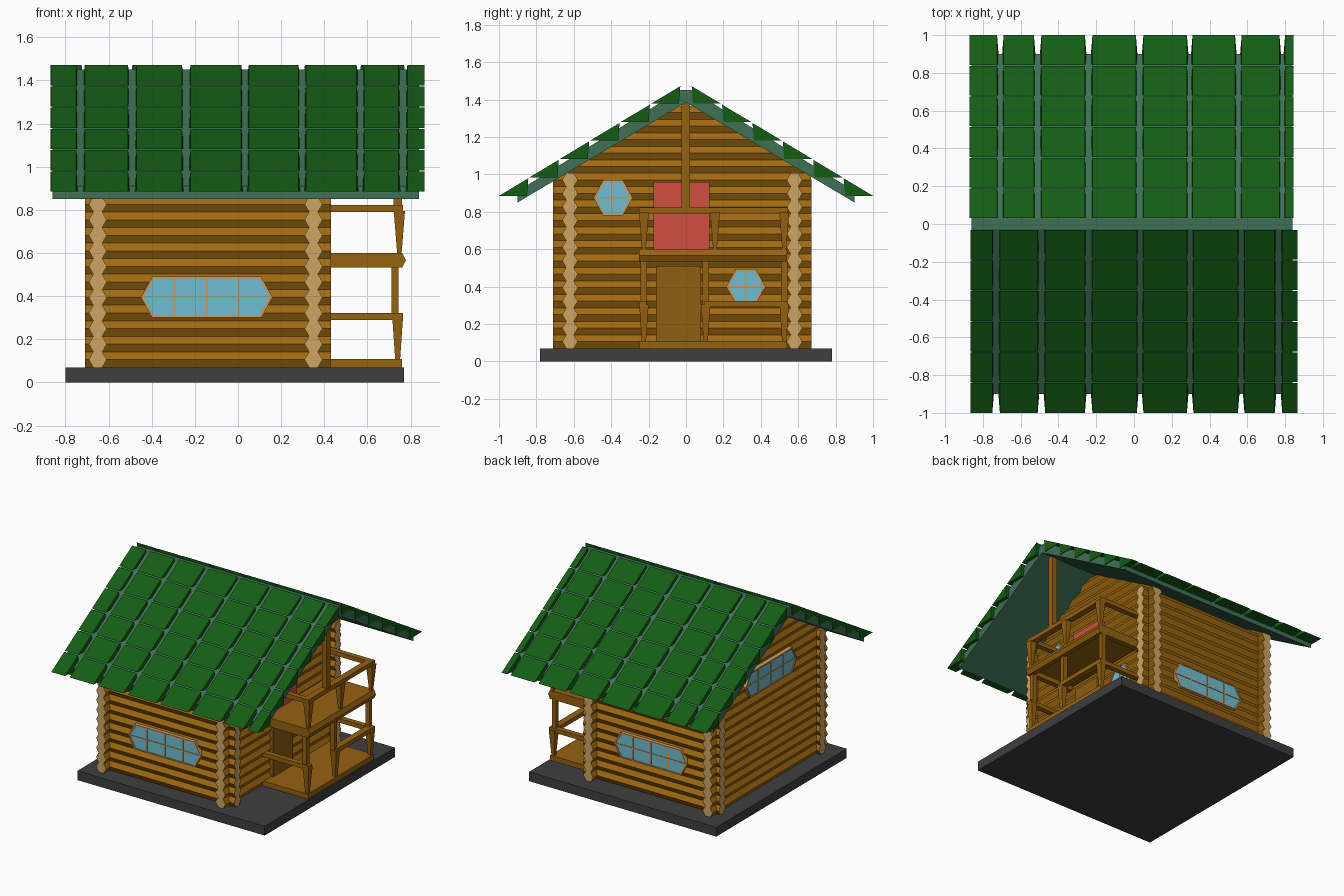
import bpy, bmesh
from math import cos, sin, pi

if "Cube" in bpy.data.objects:
    bpy.data.objects.remove(bpy.data.objects["Cube"])


def mat(name, rgb):
    m = bpy.data.materials.new(name)
    m.diffuse_color = [((c / 255 + 0.055) / 1.055) ** 2.4 for c in rgb] + [1]
    m.use_nodes = True
    m.node_tree.nodes["Principled BSDF"].inputs["Base Color"].default_value = m.diffuse_color
    return m


WOOD = mat("log_brown", (160, 106, 16))
END = mat("cut_wood", (206, 165, 100))
PLANK = mat("plank_brown", (150, 98, 16))
DOOR = mat("door_brown", (142, 94, 18))
RED = mat("red_paint", (208, 78, 66))
GLASS = mat("window_blue", (112, 190, 210))
TRIM = mat("window_trim", (205, 155, 90))
ROOF = mat("roof_teal", (62, 112, 86))
TILE = mat("tile_green", (20, 92, 20))
STONE = mat("slab_grey", (62, 62, 64))


def loft(bm, a, b, end_mat=0):
    """Closed prism between two matching rings."""
    va, vb = [bm.verts.new(p) for p in a], [bm.verts.new(p) for p in b]
    n = len(a)
    for i in range(n):
        j = (i + 1) % n
        bm.faces.new((va[i], va[j], vb[j], vb[i]))
    for cap in (va[::-1], vb):
        bm.faces.new(cap).material_index = end_mat


def box(bm, x0, x1, y0, y1, z0, z1):
    ring = lambda z: [(x0, y0, z), (x1, y0, z), (x1, y1, z), (x0, y1, z)]
    loft(bm, ring(z0), ring(z1))


def finish(name, bm, *mats):
    bmesh.ops.recalc_face_normals(bm, faces=bm.faces)
    me = bpy.data.meshes.new(name)
    bm.to_mesh(me)
    bm.free()
    for m in mats:
        me.materials.append(m)
    ob = bpy.data.objects.new(name, me)
    bpy.context.collection.objects.link(ob)
    return ob


def box_object(name, m, *dims):
    bm = bmesh.new()
    box(bm, *dims)
    return finish(name, bm, m)


SLOPE, UNDER, TOP = 0.6, 1.385, 1.45      # roof pitch, underside and top at ridge
PITCH, R, Z0 = 0.072, 0.0416, 0.07        # log spacing, hexagon radius, floor level
HEX = [(R * cos(k * pi / 3), R * sin(k * pi / 3)) for k in range(6)]

# Foundation slab
box_object("foundation_slab", STONE, -0.80, 0.77, -0.78, 0.78, 0, Z0)

# Front and back log walls
for name, y in (("front_log_wall", -0.62), ("back_log_wall", 0.58)):
    bm = bmesh.new()
    for i in range(13):
        z = Z0 + PITCH * (i + 0.5)
        loft(bm, *[[(x, y + u, z + v) for u, v in HEX] for x in (-0.71, 0.43)], 1)
    finish(name, bm, WOOD, END)

# Gable log walls, ends trimmed to the roof slope
for name, x in (("left_gable_wall", -0.65), ("right_gable_wall", 0.35)):
    bm = bmesh.new()
    for i in range(18):
        z = Z0 + PITCH * (i + 0.5)
        lim = lambda zz: max(0.005, (UNDER + 0.02 - zz) / SLOPE)
        a = [(x + u, max(-0.71, -lim(z + v)), z + v) for u, v in HEX]
        b = [(x + u, min(0.67, lim(z + v)), z + v) for u, v in HEX]
        loft(bm, a, b, 1)
    finish(name, bm, WOOD, END)


# Hexagonal windows with frame and glazing bars
def window(name, axis, wall, side, c, z, half, bars):
    def place(u, v, d):
        return (c + u, wall + side * d, z + v) if axis == 'y' else (wall + side * d, c + u, z + v)

    def plate(bm, pts, d0, d1):
        loft(bm, *[[place(u, v, d) for u, v in pts] for d in (d0, d1)])

    def outline(g):
        h, w, k = 0.095 - g, half - g * 1.15, 0.052
        return [(-w, 0), (-w + k, -h), (w - k, -h), (w, 0), (w - k, h), (-w + k, h)]

    bm = bmesh.new()
    plate(bm, outline(0.004), -0.04, 0.008)
    finish(name + "_glass", bm, GLASS)
    bm = bmesh.new()
    o, n = outline(0), outline(0.009)
    for i in range(6):
        j = (i + 1) % 6
        plate(bm, [o[i], o[j], n[j], n[i]], -0.04, 0.014)
    t = 0.004
    plate(bm, [(-half, -t), (half, -t), (half, t), (-half, t)], 0, 0.012)
    for u in bars:
        plate(bm, [(u - t, -.09), (u + t, -.09), (u + t, .09), (u - t, .09)], 0, 0.012)
    finish(name + "_frame", bm, TRIM)


LONG = (-0.15, 0, 0.15)
window("front_window", 'y', -0.66, -1, -0.145, 0.395, 0.305, LONG)
window("back_window", 'y', 0.62, 1, -0.145, 0.395, 0.305, LONG)
window("left_gable_window", 'x', -0.69, -1, -0.02, 0.91, 0.305, LONG)
window("upper_right_window", 'x', 0.39, 1, -0.39, 0.875, 0.105, (0,))
window("lower_right_window", 'x', 0.39, 1, 0.32, 0.40, 0.105, (0,))

# Doors
box_object("ground_door", DOOR, 0.37, 0.405, -0.16, 0.08, 0.10, 0.51)
box_object("balcony_door", RED, 0.37, 0.405, -0.175, 0.125, 0.60, 0.96)

# Porch deck, balcony floor and its edge beams
box_object("porch_deck", PLANK, 0.38, 0.76, -0.25, 0.54, Z0, 0.108)
box_object("balcony_floor", PLANK, 0.38, 0.75, -0.24, 0.53, 0.57, 0.60)
P = [(-0.022, -0.033), (0.012, -0.033), (0.028, 0), (0.012, 0.033), (-0.022, 0.033)]
bm = bmesh.new()
loft(bm, *[[(0.75 + u, y, 0.567 + v) for u, v in P] for y in (-0.25, 0.54)])
for y, s in ((-0.23, -1), (0.52, 1)):
    box(bm, 0.38, 0.76, y - 0.02, y + 0.02, 0.534, 0.60)
finish("balcony_beams", bm, PLANK)

# Handrails on both levels
bm = bmesh.new()
for z, front in ((0.79, -0.25), (0.29, 0.10)):
    box(bm, 0.715, 0.765, front, 0.545, z, z + 0.032)
    for y in (-0.23, 0.525):
        box(bm, 0.38, 0.765, y - 0.02, y + 0.02, z, z + 0.032)
finish("handrails", bm, PLANK)

# Tapered posts: narrow at the foot, wide under the rail
def post(bm, y, z0, z1, w0, w1, x=0.74):
    sq = lambda w, z: [(x + i * w, y + j * w, z) for i, j in ((-1, -1), (1, -1), (1, 1), (-1, 1))]
    loft(bm, sq(w0, z0), sq(w1, z1))


bm = bmesh.new()
for y in (-0.225, 0.105, 0.525):
    post(bm, y, 0.10, 0.305, 0.011, 0.025)
    post(bm, y, 0.30, 0.545, 0.017, 0.017, 0.728)
for y in (-0.225, 0.155, 0.525):
    post(bm, y, 0.595, 0.795, 0.010, 0.026, 0.748)
finish("porch_posts", bm, PLANK)
box_object("ridge_post", PLANK, 0.72, 0.76, -0.025, 0.022, 0.80, 1.41)

# Roof shell
prof = [(-0.9, 0.85), (0, UNDER), (0.9, 0.85), (0.9, 0.91), (0.03, TOP), (-0.03, TOP), (-0.9, 0.91)]
bm = bmesh.new()
loft(bm, *[[(x, y, z) for y, z in prof] for x in (-0.86, 0.84)])
finish("roof_shell", bm, ROOF)

# Wedge shaped roof tiles, six courses on each slope
gaps = {-1: ((-0.865, -0.75), (-0.71, -0.51), (-0.47, -0.26), (-0.22, 0.015),
             (0.05, 0.28), (0.315, 0.55), (0.585, 0.745), (0.785, 0.865)),
        1: ((-0.87, -0.725), (-0.69, -0.53), (-0.49, -0.26), (-0.22, 0.01),
            (0.05, 0.28), (0.31, 0.535), (0.57, 0.77), (0.80, 0.845))}
for s, cols in gaps.items():
    bm = bmesh.new()
    for r in range(6):
        y, z = 1.0 - 0.1625 * r, 0.885 + 0.0985 * r
        for x0, x1 in cols:
            ring = lambda x, f: [(x, s * y, z), (x, s * (y - 0.157), z + 0.094),
                                 (x + f, s * (y - 0.15), z)]
            loft(bm, ring(x0, -0.012 if x0 > -0.8 else 0), ring(x1, 0.012 if x1 < 0.8 else 0))
    finish("front_roof_tiles" if s < 0 else "back_roof_tiles", bm, TILE)
